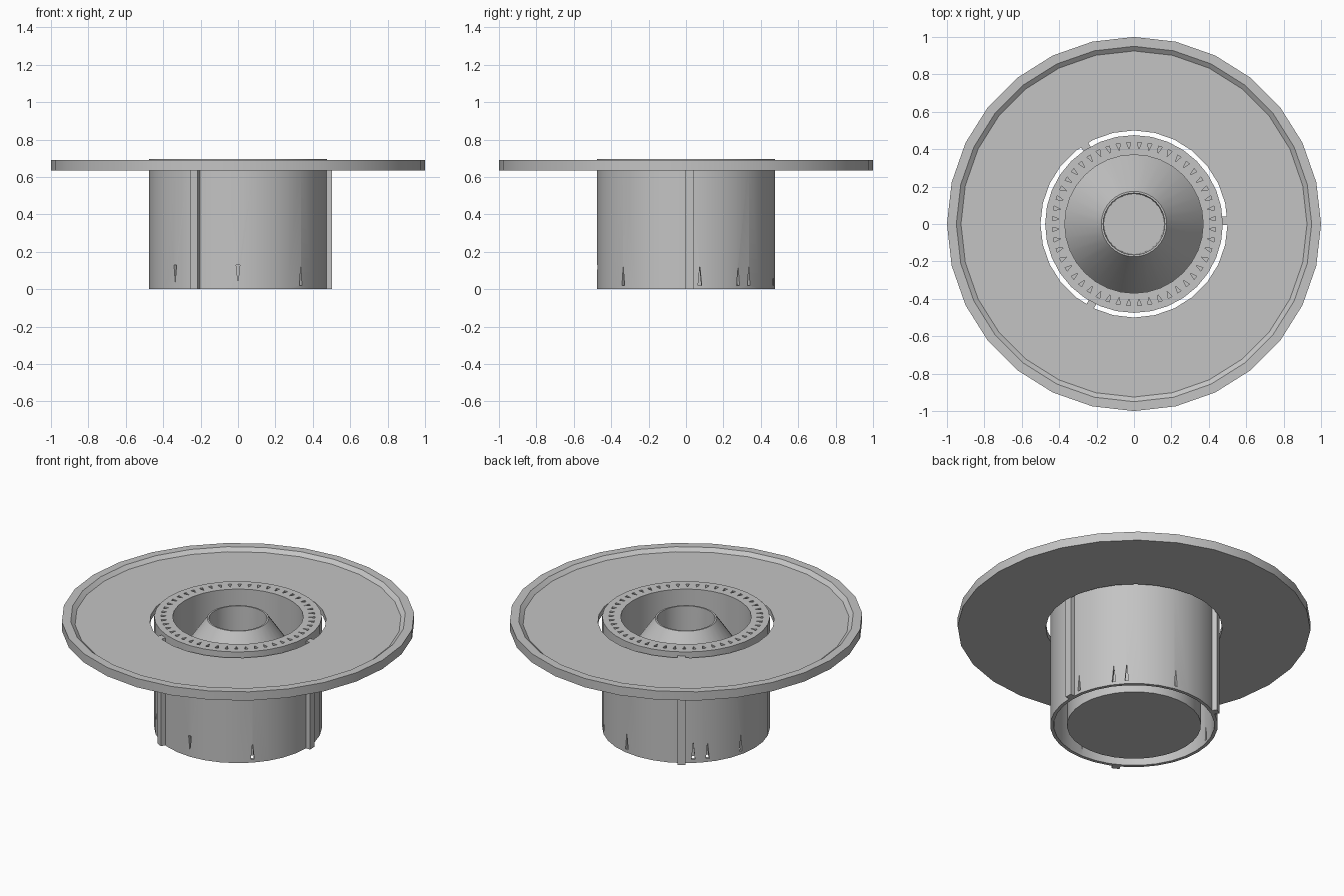
import bpy
import bmesh
from math import radians, pi, cos, sin
from mathutils import Matrix, Vector

cube = bpy.data.objects.get("Cube")
if cube:
    bpy.data.objects.remove(cube, do_unlink=True)

GREY = (0.55, 0.55, 0.55, 1)
grey = bpy.data.materials.new("plain grey")
grey.use_nodes = True
grey.diffuse_color = GREY
grey.node_tree.nodes["Principled BSDF"].inputs["Base Color"].default_value = GREY


def make_object(name, bm):
    bmesh.ops.recalc_face_normals(bm, faces=bm.faces)
    mesh = bpy.data.meshes.new(name)
    bm.to_mesh(mesh)
    bm.free()
    mesh.materials.append(grey)
    obj = bpy.data.objects.new(name, mesh)
    bpy.context.collection.objects.link(obj)
    return obj


def lathe(name, profile, sides):
    """Turn a closed (radius, height) outline around the z axis."""
    bm = bmesh.new()
    rings = []
    for i in range(sides):
        a = 2 * pi * i / sides
        rings.append([bm.verts.new((r * cos(a), r * sin(a), z)) for r, z in profile])
    n = len(profile)
    for i in range(sides):
        here, there = rings[i], rings[(i + 1) % sides]
        for j in range(n):
            k = (j + 1) % n
            if profile[j][0] == 0 and profile[k][0] == 0:
                continue
            bm.faces.new((here[j], there[j], there[k], here[k]))
    bmesh.ops.remove_doubles(bm, verts=bm.verts, dist=1e-5)
    bmesh.ops.dissolve_degenerate(bm, edges=bm.edges, dist=1e-5)
    return make_object(name, bm)


def wedge(bm, corners, depth, angle):
    """Triangular prism, swung round the z axis."""
    turn = Matrix.Rotation(radians(angle), 3, "Z")
    near = [bm.verts.new(turn @ Vector(c)) for c in corners]
    far = [bm.verts.new(turn @ (Vector(c) + Vector(depth))) for c in corners]
    bm.faces.new(near)
    bm.faces.new(far[::-1])
    for i in range(3):
        j = (i + 1) % 3
        bm.faces.new((near[i], far[i], far[j], near[j]))


def smooth(obj):
    bpy.ops.object.select_all(action="DESELECT")
    obj.select_set(True)
    bpy.context.view_layer.objects.active = obj
    bpy.ops.object.shade_smooth_by_angle(angle=radians(30))


# Wide flange with a stepped rim and an open centre
flange = lathe("flange", [
    (0.5, 0.635), (1.0, 0.635), (1.0, 0.69), (0.95, 0.69),
    (0.925, 0.67), (0.5, 0.67)], 28)

# Hub: outer shell, top ring, and inner cup with a hollow cone
hub = lathe("hub", [
    (0, 0), (0.38, 0), (0.38, 0.65), (0.455, 0.65), (0.455, 0),
    (0.475, 0), (0.475, 0.695), (0.37, 0.695), (0.37, 0.4),
    (0.175, 0.685), (0.165, 0.685), (0.16, 0.02), (0, 0.02)], 32)

# Small wedge slots around the top ring and low on the shell
bm = bmesh.new()
SLOTS = 48
for i in range(SLOTS):
    wedge(bm, [(0.4, 0, 0.665), (0.437, -0.011, 0.665), (0.437, 0.011, 0.665)],
          (0, 0, 0.06), 360 * (i + 0.5) / SLOTS)
for angle in (-45, 9, 36, 45, 80, 130, 140, 166):
    wedge(bm, [(0.43, 0, 0.125), (0.43, -0.01, 0.02), (0.43, 0.01, 0.02)],
          (0.08, 0, 0), angle)
for angle in (-135, -90):
    wedge(bm, [(0.43, 0, 0.035), (0.43, -0.01, 0.13), (0.43, 0.01, 0.13)],
          (0.08, 0, 0), angle)
cutter = make_object("slot_cutter", bm)
cutter.hide_render = True

cut = hub.modifiers.new("slots", "BOOLEAN")
cut.operation = "DIFFERENCE"
cut.solver = "EXACT"
cut.object = cutter
bpy.context.view_layer.update()
evaluated = hub.evaluated_get(bpy.context.evaluated_depsgraph_get())
cut_mesh = bpy.data.meshes.new_from_object(evaluated)
hub.modifiers.clear()
hub.data = cut_mesh
bpy.data.objects.remove(cutter, do_unlink=True)

# Three upright ribs joining the shell to the flange
for i in range(3):
    bm = bmesh.new()
    bmesh.ops.create_cube(bm, size=1)
    bmesh.ops.scale(bm, vec=(0.04, 0.045, 0.67), verts=bm.verts)
    bmesh.ops.translate(bm, vec=(0.482, 0, 0.335), verts=bm.verts)
    bmesh.ops.rotate(bm, cent=(0, 0, 0), verts=bm.verts,
                     matrix=Matrix.Rotation(radians(2 + 120 * i), 3, "Z"))
    make_object(f"rib_{i + 1}", bm)

for part in (flange, hub):
    smooth(part)
